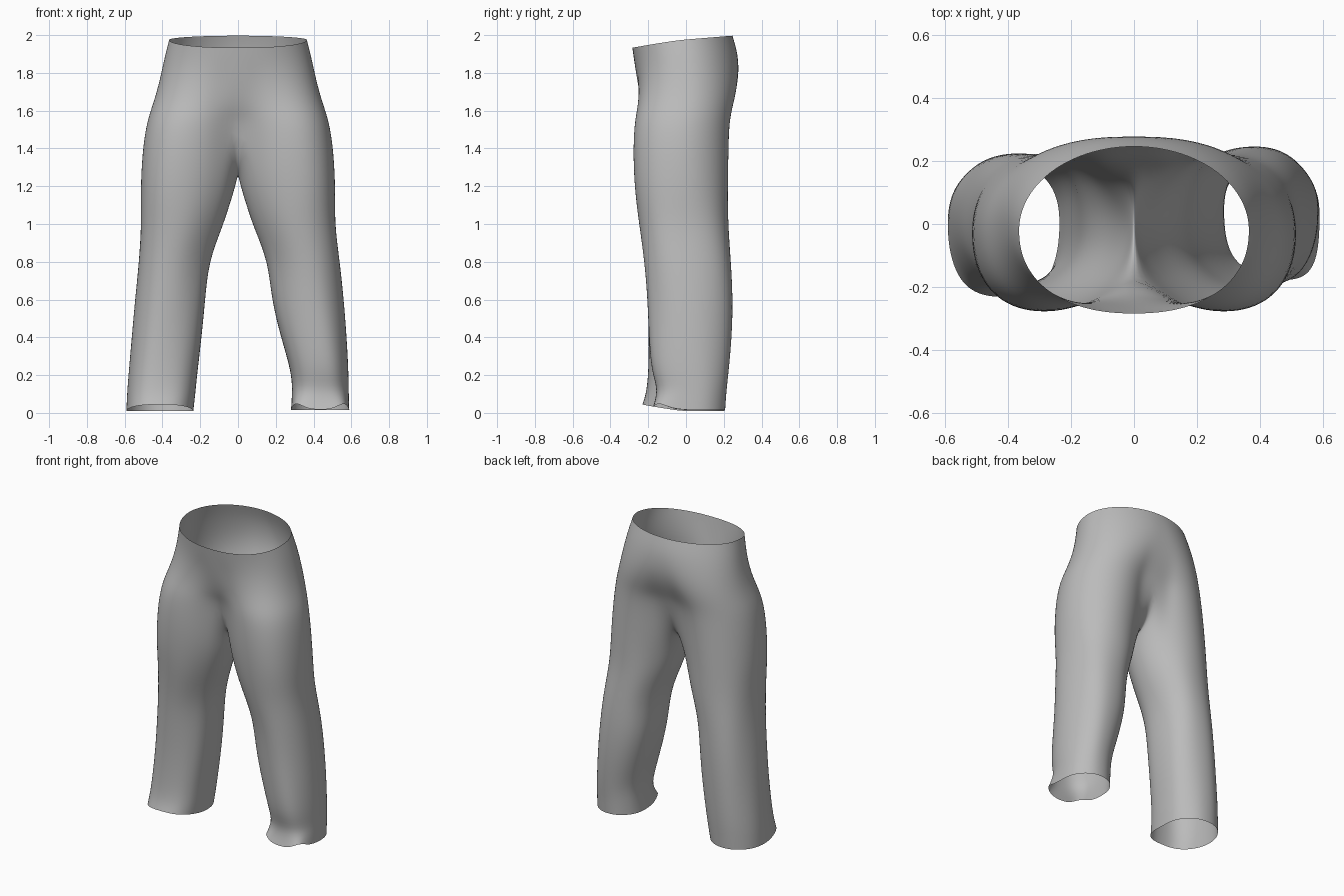
import bpy, bmesh
from math import sin, cos, pi, radians, copysign

cube = bpy.data.objects.get("Cube")
if cube:
    bpy.data.objects.remove(cube, do_unlink=True)

OUTER, INNER = 21, 7          # points round the outside and along the crotch
SPAN = radians(140)           # half angle of the outside arc

# Hip rows: z, front rise, back rise, half width, front y, back y,
# front seam y, back seam y, waist-to-leg blend
HIPS = [
    (1.975, -.042, .022, .366, -.285, .247, -.285, .247, 1),
    (1.89, -.02, .01, .388, -.276, .278, -.276, .276, 1),
    (1.78, 0, 0, .411, -.266, .292, -.264, .28, .85),
    (1.68, 0, 0, .437, -.266, .28, -.243, .255, .6),
    (1.60, 0, 0, .464, -.272, .255, -.213, .22, .33),
    (1.52, 0, 0, .488, -.280, .234, -.162, .192, .1),
]
# Leg rows: z, inner x, outer x, front y, back y, inner dip
THIGH = [
    (1.38, .012, .508, -.282, .226, .18),
    (1.18, .05, .518, -.272, .224, .1),
    (1.0, .085, .514, -.248, .226, .02),
]
LEFT = [
    (.8, .16, .54, -.219, .242, 0),
    (.6, .175, .56, -.204, .252, 0),
    (.4, .225, .575, -.197, .244, 0),
    (.22, .28, .585, -.187, .226, 0),
    (.12, .287, .586, -.148, .214, 0),
    (.015, .28, .59, -.182, .207, 0),
]
RIGHT = [
    (.8, .155, .525, -.217, .226, 0),
    (.6, .172, .545, -.204, .228, 0),
    (.4, .19, .562, -.197, .224, 0),
    (.2, .215, .58, -.202, .217, 0),
    (.1, .225, .588, -.215, .21, 0),
    (.01, .236, .592, -.235, .204, 0),
]


def oval(angle, cx, cy, rx, ry, front, back, skew=0):
    """Point on an ellipse with its own squareness at front and back."""
    c, s = cos(angle), sin(angle)
    power = front if s < 0 else back
    return (cx + rx * copysign(abs(c) ** (2 / power), c) + skew * min(s, 0) ** 2,
            cy + ry * copysign(abs(s) ** (2 / power), s))


def hip_row(z, rise_f, rise_b, xo, y0, y1, seam_f, seam_b, blend):
    """Half ring from the front seam round the side to the back seam."""
    points = []
    for i in range(OUTER):
        u = 2 * i / (OUTER - 1) - 1
        cy, ry = (y0 + y1) / 2, (y1 - y0) / 2
        wx, wy = oval(u * pi / 2, 0, cy, xo, ry, 2.25, 2)
        lx, ly = oval(u * SPAN, xo / 2, cy, xo / 2, ry, 2.05, 1.95, .03)
        x, y = wx * blend + lx * (1 - blend), wy * blend + ly * (1 - blend)
        if abs(u) == 1:
            x, y = 0, seam_f if u < 0 else seam_b
        tilt = sin(u * pi / 2)
        points.append((x, y, z + (rise_b if u > 0 else rise_f) * abs(tilt)))
    return points


def crotch_seam():
    """Curve under the body joining the back seam to the front seam."""
    z, front, back = HIPS[-1][0], HIPS[-1][6], HIPS[-1][7]
    points = []
    for k in range(1, INNER + 1):
        t = k / (INNER + 1)
        points.append((0, back + (front - back) * t, z - .25 * sin(pi * t) ** .7))
    return points


def leg_row(z, xi, xo, y0, y1, dip, hem=None, corner=2.35):
    """Closed ring round one leg; hem gives the lift of its front edge."""
    angles = [SPAN * (2 * i / (OUTER - 1) - 1) for i in range(OUTER)]
    step = (2 * pi - 2 * SPAN) / (INNER + 1)
    angles += [SPAN + step * k for k in range(1, INNER + 1)]
    skew = .03 * min(1, z / 1.2)
    points = []
    for a in angles:
        fold = 1 + .012 * sin(5 * a + 4 * z) * (z < 1.1)
        x, y = oval(a, (xi + xo) / 2, (y0 + y1) / 2, (xo - xi) / 2 * fold,
                    (y1 - y0) / 2 * fold, corner - .2 * z, 2.35 - .28 * z, skew)
        drop = dip * ((1 - cos(a)) / 2) ** 3
        lift = hem(a) if hem and sin(a) < 0 else 0
        points.append((max(x, .004), y, z - drop + lift))
    return points


def wavy_hem(a):
    return .035 * sin(2 * a) ** 2


def raised_hem(a):
    return -.035 * sin(a)


bm = bmesh.new()
for side, shin, hem, corner in ((1, LEFT, wavy_hem, 3.2),
                                (-1, RIGHT, raised_hem, 2.35)):
    rows = [hip_row(*r) for r in HIPS]
    rows[-1] += crotch_seam()
    rows += [leg_row(*r) for r in THIGH + shin[:-1]]
    rows.append(leg_row(*shin[-1], hem, corner))
    rings = [[bm.verts.new((side * x, y, z)) for x, y, z in row] for row in rows]
    for upper, lower in zip(rings, rings[1:]):
        n = min(len(upper), len(lower))
        closed = n > OUTER
        for i in range(n if closed else n - 1):
            j = (i + 1) % n
            quad = [upper[i], lower[i], lower[j], upper[j]]
            bm.faces.new(quad if side > 0 else quad[::-1])

# Sew the two halves together along the centre
seam = [v for v in bm.verts if abs(v.co.x) < 1e-6]
bmesh.ops.remove_doubles(bm, verts=seam, dist=1e-4)

mesh = bpy.data.meshes.new("trousers")
bm.to_mesh(mesh)
bm.free()
trousers = bpy.data.objects.new("trousers", mesh)
bpy.context.collection.objects.link(trousers)

# Plain grey cloth
cloth = bpy.data.materials.new("grey cloth")
cloth.use_nodes = True
colour = (.5, .5, .5, 1)
cloth.diffuse_color = colour
cloth.node_tree.nodes["Principled BSDF"].inputs["Base Color"].default_value = colour
mesh.materials.append(cloth)

smooth = trousers.modifiers.new("soft cloth", 'SUBSURF')
smooth.levels = smooth.render_levels = 2
for face in mesh.polygons:
    face.use_smooth = True
